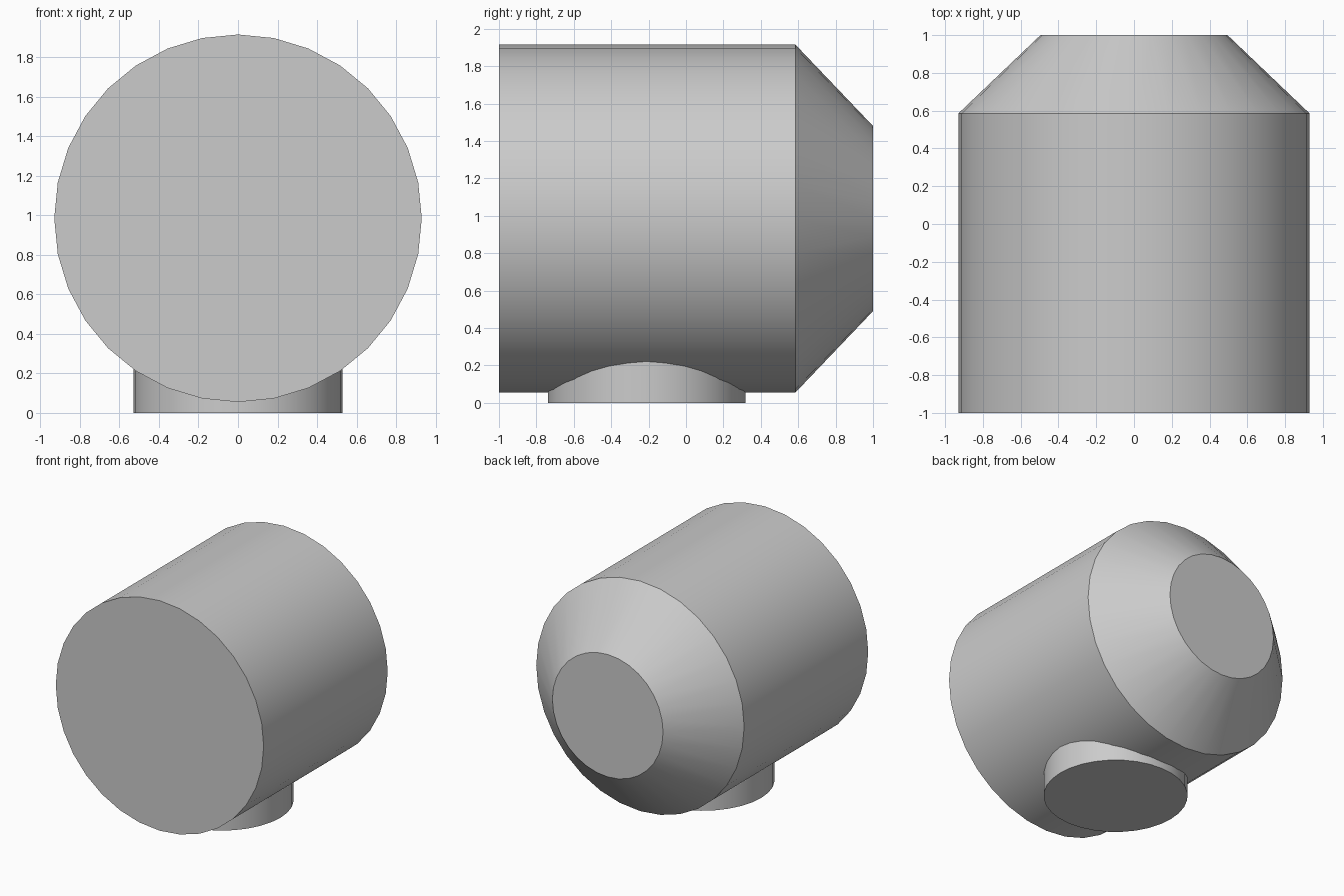
import bpy
import bmesh
from math import pi, radians, sin, cos

SIDES = 32

cube = bpy.data.objects.get("Cube")
if cube:
    bpy.data.objects.remove(cube, do_unlink=True)

# Single plain grey
grey = bpy.data.materials.new("light_grey")
grey.use_nodes = True
colour = (0.6, 0.6, 0.6, 1)
grey.diffuse_color = colour
grey.node_tree.nodes["Principled BSDF"].inputs["Base Color"].default_value = colour


def lathe(name, profile, location, tilt=0):
    """Capped solid of (radius, height) rings around its local z axis."""
    bm = bmesh.new()
    rings = [[bm.verts.new((r * cos(2 * pi * i / SIDES), r * sin(2 * pi * i / SIDES), h))
              for i in range(SIDES)] for r, h in profile]
    for low, high in zip(rings, rings[1:]):
        for i in range(SIDES):
            j = (i + 1) % SIDES
            bm.faces.new((low[i], low[j], high[j], high[i]))
    bm.faces.new(rings[0][::-1])
    bm.faces.new(rings[-1])
    mesh = bpy.data.meshes.new(name)
    bm.to_mesh(mesh)
    bm.free()
    mesh.materials.append(grey)
    obj = bpy.data.objects.new(name, mesh)
    obj.location = location
    obj.rotation_euler.x = tilt
    bpy.context.collection.objects.link(obj)
    bpy.ops.object.select_all(action="DESELECT")
    obj.select_set(True)
    bpy.context.view_layer.objects.active = obj
    bpy.ops.object.shade_smooth_by_angle(angle=radians(30))
    return obj


# Horizontal drum with a tapered back end
lathe("drum_housing", [(0.93, -1), (0.93, 0.585), (0.495, 1)], (0, 0, 0.985), -pi / 2)

# Round foot running up into the drum
lathe("round_foot", [(0.528, 0), (0.528, 0.4)], (0, -0.21, 0))
